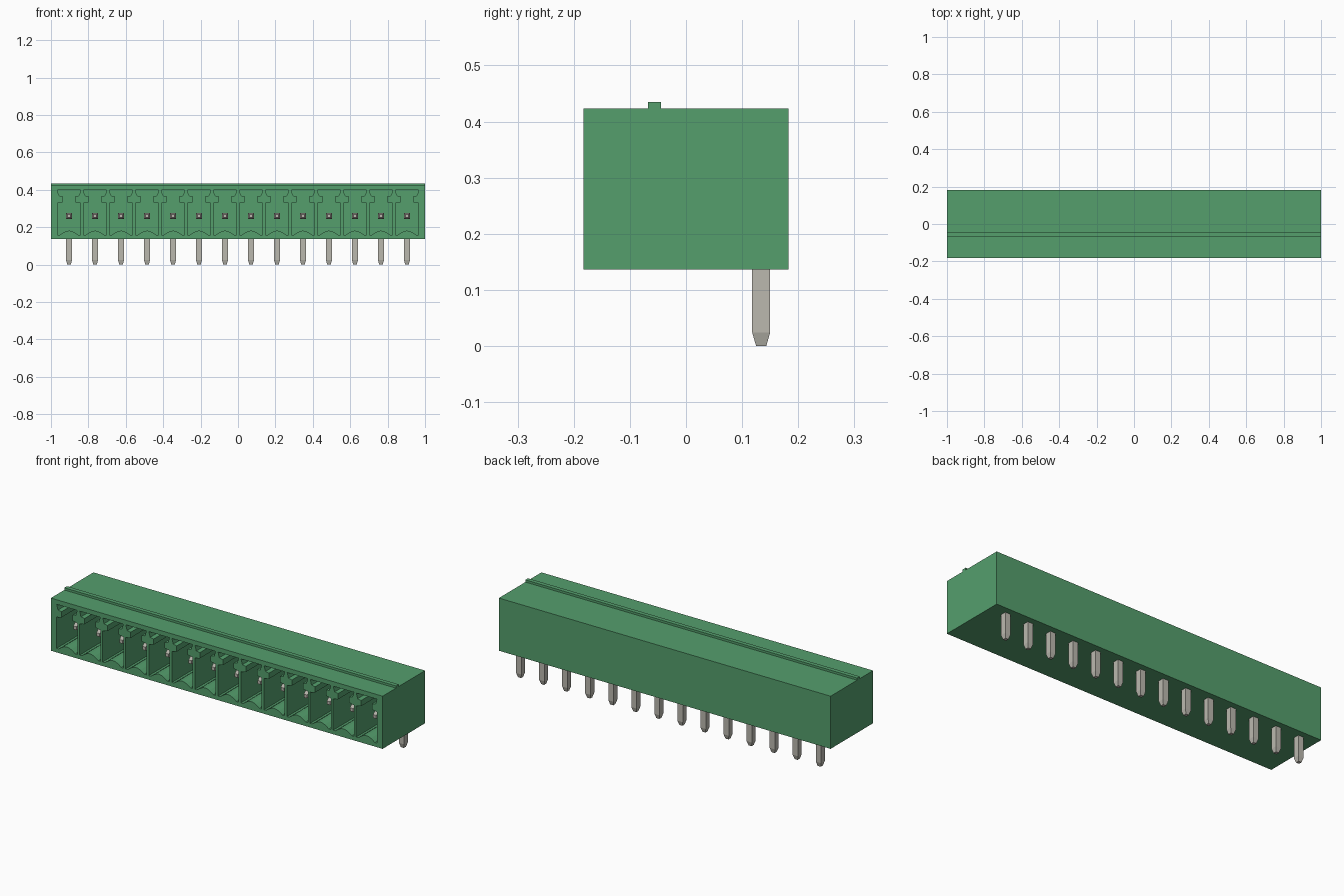
import bpy, bmesh, math
from mathutils import Vector

cube = bpy.data.objects.get("Cube")
if cube:
    bpy.data.objects.remove(cube, do_unlink=True)

COUNT, PITCH = 14, 0.139
CENTRES = [(i - (COUNT - 1) / 2) * PITCH for i in range(COUNT)]
FRONT, BACK, BOTTOM, TOP = -0.183, 0.183, 0.136, 0.423
CAVITY_END = 0.09


def material(name, rgb):
    m = bpy.data.materials.new(name)
    m.use_nodes = True
    m.diffuse_color = (*rgb, 1)
    m.node_tree.nodes["Principled BSDF"].inputs["Base Color"].default_value = (*rgb, 1)
    return m


green = material("housing green", (0.09, 0.345, 0.152))
metal = material("pin metal", (0.50, 0.485, 0.43))


def finish(name, bm, mat):
    bmesh.ops.recalc_face_normals(bm, faces=bm.faces)
    mesh = bpy.data.meshes.new(name)
    bm.to_mesh(mesh)
    bm.free()
    mesh.materials.append(mat)
    obj = bpy.data.objects.new(name, mesh)
    bpy.context.collection.objects.link(obj)
    return obj


def prism(bm, points, axis, start, end):
    """Extrude a closed profile along x (points are y, z) or y (points are x, z)."""
    def place(p, t):
        return (t, p[0], p[1]) if axis == "x" else (p[0], t, p[1])
    face = bm.faces.new([bm.verts.new(place(p, start)) for p in points])
    moved = bmesh.ops.extrude_face_region(bm, geom=[face])["geom"]
    verts = [g for g in moved if isinstance(g, bmesh.types.BMVert)]
    shift = Vector(place((0, 0), end - start))
    bmesh.ops.translate(bm, verts=verts, vec=shift)


def square_bar(bm, u, v, sections):
    """Loft square sections (centre, half width) spanned by u and v."""
    rings = []
    for centre, h in sections:
        c = Vector(centre)
        rings.append([bm.verts.new(c + u * a * h + v * b * h)
                      for a, b in ((-1, -1), (1, -1), (1, 1), (-1, 1))])
    bm.faces.new(rings[0])
    bm.faces.new(rings[-1])
    for r, s in zip(rings, rings[1:]):
        for i in range(4):
            j = (i + 1) % 4
            bm.faces.new((r[i], r[j], s[j], s[i]))


# Housing outline with the long rib on its top
bm = bmesh.new()
outline = [(FRONT, BOTTOM), (BACK, BOTTOM), (BACK, TOP), (-0.045, TOP),
           (-0.045, 0.435), (-0.068, 0.435), (-0.068, TOP), (FRONT, TOP)]
prism(bm, outline, "x", -1, 1)
housing = finish("housing", bm, green)

# Socket profile: keyed slot above, curved bump on the floor
right = [(0.0625, 0.158), (0.0625, 0.328), (0.033, 0.334),
         (0.033, 0.365), (0.054, 0.369), (0.062, 0.398)]
floor = [(-0.05 + 0.1 * k / 8, 0.158 + 0.024 * math.sin(math.pi * k / 8)) for k in range(9)]
socket = floor + right + [(-x, z) for x, z in reversed(right)]

bm = bmesh.new()
for cx in CENTRES:
    prism(bm, [(cx + x, z) for x, z in socket], "y", FRONT - 0.05, CAVITY_END)
cutter = finish("socket_cutter", bm, green)
cutter.hide_render = True

# Cut the sockets, then drop the cutter
cut = housing.modifiers.new("sockets", "BOOLEAN")
cut.operation = "DIFFERENCE"
cut.solver = "EXACT"
cut.object = cutter
bpy.context.view_layer.objects.active = housing
bpy.ops.object.modifier_apply(modifier=cut.name)
bpy.data.objects.remove(cutter, do_unlink=True)

# Contact pins in the sockets and solder pins below
X, Y, Z = Vector((1, 0, 0)), Vector((0, 1, 0)), Vector((0, 0, 1))
for n, cx in enumerate(CENTRES, 1):
    bm = bmesh.new()
    square_bar(bm, X, Z, [((cx, -0.115, 0.26), 0.009), ((cx, -0.092, 0.26), 0.016),
                          ((cx, 0.12, 0.26), 0.016)])
    finish(f"contact_pin_{n}", bm, metal)
    bm = bmesh.new()
    square_bar(bm, X, Y, [((cx, 0.134, 0), 0.009), ((cx, 0.134, 0.024), 0.016),
                          ((cx, 0.134, 0.17), 0.016)])
    finish(f"solder_pin_{n}", bm, metal)
